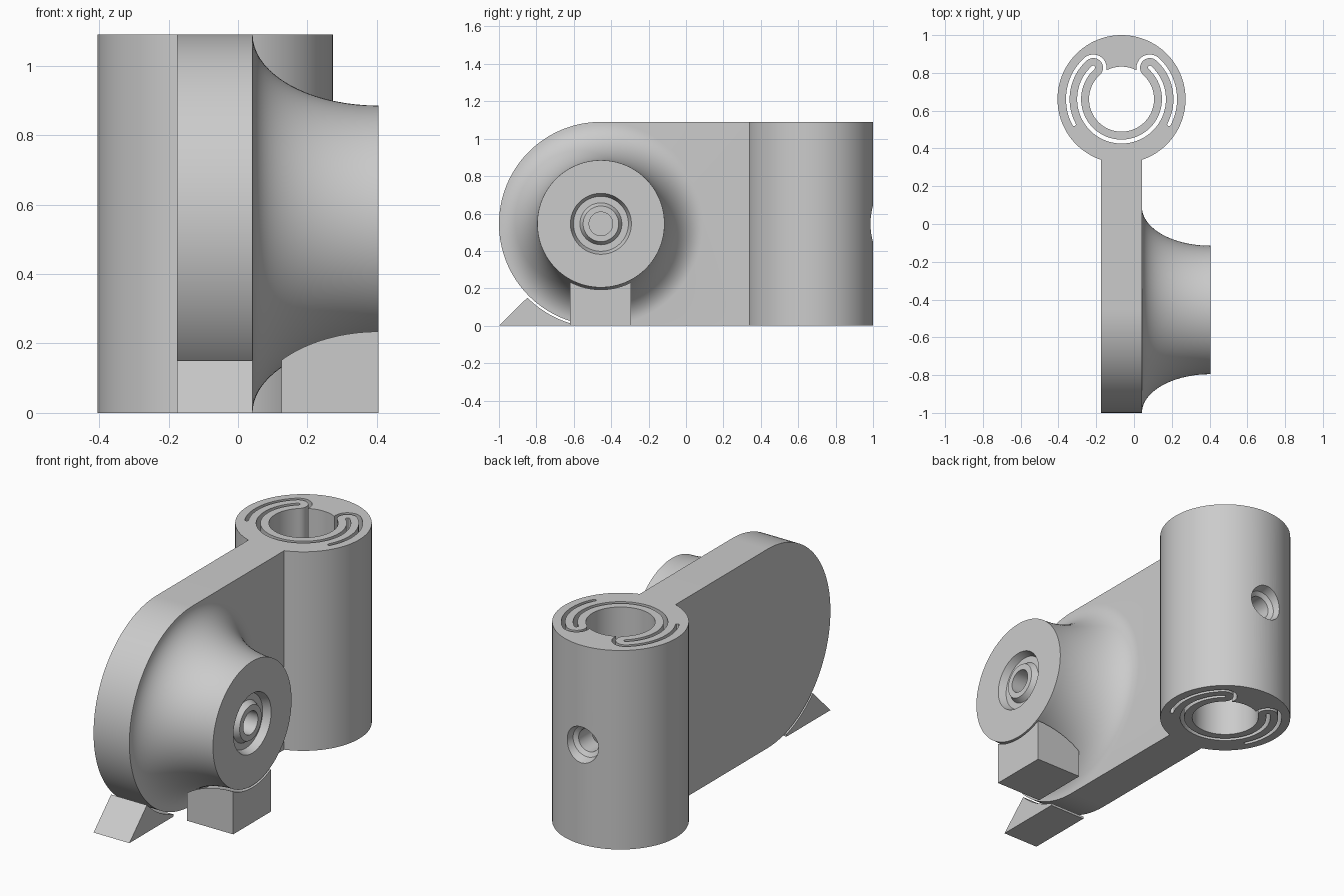
import bpy, bmesh
from math import sin, cos, pi, radians, sqrt, acos, asin, degrees
from mathutils import Vector, Matrix

if "Cube" in bpy.data.objects:
    bpy.data.objects.remove(bpy.data.objects["Cube"])

HEIGHT = 1.09
R_ARM = HEIGHT / 2            # radius of the rounded end of the arm
AXLE_Y, AXLE_Z = -0.455, HEIGHT / 2
X0, X1, X2 = -0.175, 0.042, 0.405   # arm back, arm front, boss face
R_BOSS = 0.34
TUBE = Vector((-0.066, 0.661, 0))
R_TUBE = 0.339
GAP = 0.012                   # clearance between supports and body
SEG = 128

grey = bpy.data.materials.new("plain_grey")
grey.use_nodes = True
grey.diffuse_color = (0.6, 0.6, 0.6, 1)
grey.node_tree.nodes["Principled BSDF"].inputs["Base Color"].default_value = (0.6, 0.6, 0.6, 1)


def finish(bm, name, smooth=True):
    bmesh.ops.recalc_face_normals(bm, faces=bm.faces)
    mesh = bpy.data.meshes.new(name)
    bm.to_mesh(mesh)
    bm.free()
    mesh.materials.append(grey)
    obj = bpy.data.objects.new(name, mesh)
    bpy.context.collection.objects.link(obj)
    if smooth:
        shade(obj)
    return obj


def shade(obj):
    bpy.ops.object.select_all(action='DESELECT')
    obj.select_set(True)
    bpy.context.view_layer.objects.active = obj
    bpy.ops.object.shade_smooth_by_angle(angle=radians(30))


def arc(r, a0, a1, step=3, c=(0, 0)):
    n = max(2, round(abs(a1 - a0) / step))
    angles = [radians(a0 + (a1 - a0) * i / n) for i in range(n + 1)]
    return [(c[0] + r * cos(a), c[1] + r * sin(a)) for a in angles]


def ring(bm, x, r):
    return [bm.verts.new((x, AXLE_Y + r * cos(2 * pi * i / SEG), AXLE_Z + r * sin(2 * pi * i / SEG)))
            for i in range(SEG)]


def skin(bm, a, b):
    n = len(a)
    for i in range(n):
        bm.faces.new((a[i], a[(i + 1) % n], b[(i + 1) % n], b[i]))


def boss_radius(x):
    # concave elliptical flare from the arm to the boss face
    u = min(1, (X2 - x) / (X2 - X1))
    return R_ARM - (R_ARM - R_BOSS) * sqrt(1 - u * u)


# Arm with flared boss, bearing groove and blind axle hole
bm = bmesh.new()
profile = [(X2 - (X2 - X1) * cos(radians(a)), R_ARM - (R_ARM - R_BOSS) * sin(radians(a)))
           for a in range(0, 91, 5)]
profile += [(X2, 0.163), (X2 - 0.04, 0.147), (X2 - 0.04, 0.112), (X2 - 0.01, 0.095),
            (X2 - 0.01, 0.063), (X2 - 0.25, 0.063)]
rings = [ring(bm, x, r) for x, r in profile]
for a, b in zip(rings, rings[1:]):
    skin(bm, a, b)
bm.faces.new(rings[-1])
q = SEG // 4
arm_end = TUBE.y - R_TUBE + 0.035
corners = [bm.verts.new((X1, arm_end, z)) for z in (0, HEIGHT)]
right_half = rings[0][3 * q:] + rings[0][:q + 1]       # bottom to top on the tube side
left_half = rings[0][q:3 * q + 1]                      # top to bottom round the free end
bm.faces.new(right_half + corners[::-1])
outline = left_half + corners
back = [bm.verts.new((X0, v.co.y, v.co.z)) for v in outline]
skin(bm, outline, back)
bm.faces.new(back)
finish(bm, "arm_with_boss")

# Clamp tube: section with a sprung inner ring, folded back into two arms
R_HOLE, R_RING, R_LEAF, R_OUT, R_SLOT = 0.172, 0.214, 0.235, 0.275, 0.294
FOLD, STOP = 48, -28
r_mid = (R_HOLE + R_OUT) / 2
r_cap = r_mid - R_HOLE
r_gap = R_SLOT - r_mid
fold = (r_mid * cos(radians(FOLD)), r_mid * sin(radians(FOLD)))
phi = acos((r_mid ** 2 + r_gap ** 2 - R_HOLE ** 2) / (2 * r_mid * r_gap))
mouth = FOLD + degrees(asin(r_gap * sin(phi) / R_HOLE))


def polar(r, a):
    return (r * cos(radians(a)), r * sin(radians(a)))


half = arc(R_HOLE, -90, FOLD)
half += arc(r_cap, FOLD + 180, FOLD, 12, fold)[1:]
half += arc(R_OUT, FOLD, STOP)[1:]
half += arc((R_SLOT - R_OUT) / 2, STOP + 180, STOP + 360, 30, polar((R_SLOT + R_OUT) / 2, STOP))[1:]
half += arc(R_SLOT, STOP, FOLD)[1:]
half += arc(r_gap, FOLD, FOLD + 180 - degrees(phi), 12, fold)[1:]
half += arc(R_HOLE, mouth, 90)[1:]
opening = half + [(-x, y) for x, y in half[-2:0:-1]]

r_in, r_tip = (R_RING + R_LEAF) / 2, (R_LEAF - R_RING) / 2
half = arc(R_RING, -90, FOLD)
half += arc(r_tip, FOLD + 180, FOLD, 30, polar(r_in, FOLD))[1:]
half += arc(R_LEAF, FOLD, -90)[1:]
inner_slot = half + [(-x, y) for x, y in half[-2:0:-1]]

bm = bmesh.new()
edges = []
for loop in (arc(R_TUBE, 0, 360)[:-1], opening, inner_slot):
    vs = [bm.verts.new((TUBE.x + x, TUBE.y + y, 0)) for x, y in loop]
    edges += [bm.edges.new((vs[i - 1], vs[i])) for i in range(len(vs))]
bmesh.ops.triangle_fill(bm, edges=edges, use_beauty=True, use_dissolve=False)
top = bmesh.ops.extrude_face_region(bm, geom=bm.faces[:], use_keep_orig=True)
bmesh.ops.translate(bm, vec=(0, 0, HEIGHT), verts=[g for g in top["geom"] if isinstance(g, bmesh.types.BMVert)])
tube = finish(bm, "clamp_tube", False)

# Countersunk screw hole through the rear wall of the tube
bm = bmesh.new()
back_y = TUBE.y + R_TUBE
turned = [[bm.verts.new((TUBE.x + x, y, AXLE_Z + z)) for x, z in arc(r, 0, 360, 7.5)[:-1]]
          for y, r in ((back_y - 0.24, 0.062), (back_y - 0.065, 0.062), (back_y - 0.05, 0.085),
                       (back_y + 0.02, 0.104))]
for a, b in zip(turned, turned[1:]):
    skin(bm, a, b)
bm.faces.new(turned[0])
bm.faces.new(turned[-1])
cutter = finish(bm, "screw_hole_cutter", False)
cutter.hide_render = True
mod = tube.modifiers.new("screw_hole", 'BOOLEAN')
mod.operation, mod.solver, mod.object = 'DIFFERENCE', 'EXACT', cutter
bpy.context.view_layer.objects.active = tube
bpy.ops.object.modifier_apply(modifier=mod.name)
bpy.data.objects.remove(cutter)
shade(tube)

# Wedge support under the rounded end of the arm
S0, S1 = -0.62, -0.295
r = R_ARM + GAP
drop = lambda rad, y: AXLE_Z - sqrt(rad * rad - (y - AXLE_Y) ** 2)
tip = -0.848
section = [(-1, 0)] + [(y, drop(r, y)) for y in [tip + (S0 - tip) * i / 16 for i in range(17)]] + [(S0, 0)]
bm = bmesh.new()
sides = [[bm.verts.new((x, y, z)) for y, z in section] for x in (X0, X1)]
skin(bm, *sides)
for s in sides:
    bm.faces.new(s)
finish(bm, "wedge_support")

# Block support hollowed to follow the flared boss
bm = bmesh.new()
bmesh.ops.create_grid(bm, x_segments=20, y_segments=20, size=0.5)
for v in bm.verts:
    x = X2 + (0.125 - X2) * (v.co.x + 0.5)
    y = S0 + (S1 - S0) * (v.co.y + 0.5)
    v.co = (x, y, drop(boss_radius(x) + GAP, y))
base = bmesh.ops.extrude_face_region(bm, geom=bm.faces[:], use_keep_orig=True)
for g in base["geom"]:
    if isinstance(g, bmesh.types.BMVert):
        g.co.z = 0
finish(bm, "block_support")
